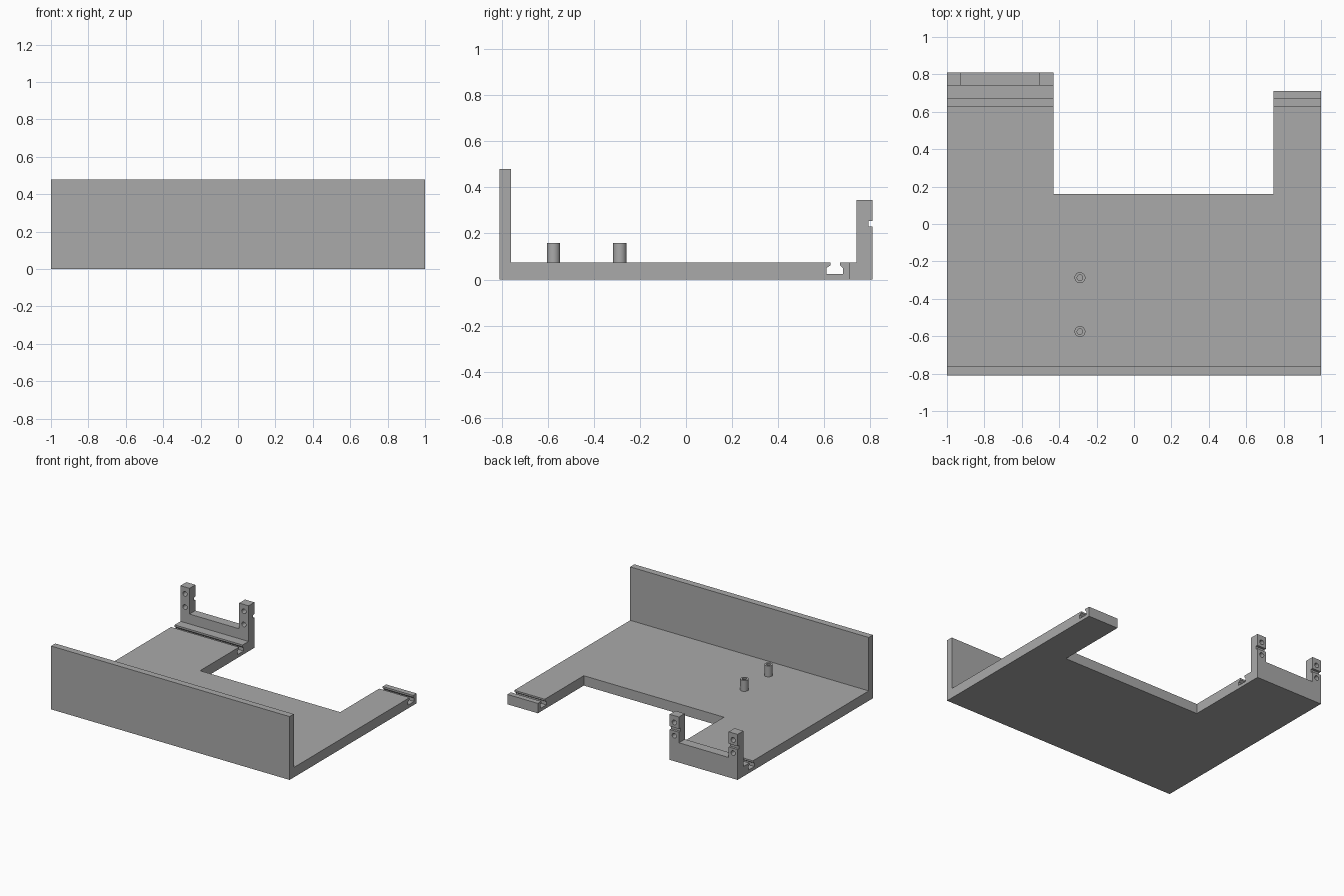
import bpy, bmesh, math

if "Cube" in bpy.data.objects:
    bpy.data.objects.remove(bpy.data.objects["Cube"])

grey = bpy.data.materials.new("plain grey")
grey.diffuse_color = (0.4, 0.4, 0.4, 1)
grey.use_nodes = True
grey.node_tree.nodes["Principled BSDF"].inputs["Base Color"].default_value = grey.diffuse_color


def prism(name, pts, axis, lo, hi):
    """Extrude a 2D profile along an axis: x -> (y, z), y -> (x, z), z -> (x, y)."""
    place = {'x': lambda a, b, t: (t, a, b),
             'y': lambda a, b, t: (a, t, b),
             'z': lambda a, b, t: (a, b, t)}[axis]
    bm = bmesh.new()
    n = len(pts)
    ends = [[bm.verts.new(place(a, b, t)) for a, b in pts] for t in (lo, hi)]
    for ring in ends:
        bm.faces.new(ring)
    for i in range(n):
        j = (i + 1) % n
        bm.faces.new((ends[0][i], ends[0][j], ends[1][j], ends[1][i]))
    bmesh.ops.recalc_face_normals(bm, faces=bm.faces)
    mesh = bpy.data.meshes.new(name)
    bm.to_mesh(mesh)
    bm.free()
    mesh.materials.append(grey)
    obj = bpy.data.objects.new(name, mesh)
    bpy.context.collection.objects.link(obj)
    return obj


def circle(cx, cy, r, n=32):
    return [(cx + r * math.cos(math.tau * i / n), cy + r * math.sin(math.tau * i / n))
            for i in range(n)]


def cut(obj, cutter):
    mod = obj.modifiers.new(cutter.name, 'BOOLEAN')
    mod.operation = 'DIFFERENCE'
    mod.solver = 'EXACT'
    mod.object = cutter
    cutter.hide_render = True
    cutter.hide_set(True)


def smooth(obj):
    bpy.ops.object.select_all(action='DESELECT')
    bpy.context.view_layer.objects.active = obj
    obj.select_set(True)
    bpy.ops.object.shade_smooth_by_angle(angle=math.radians(30))


# Floor plate with two rear arms
T = 0.075
floor = prism("floor_plate", [(-1, -0.76), (1, -0.76), (1, 0.71), (0.745, 0.71), (0.745, 0.16),
                              (-0.43, 0.16), (-0.43, 0.74), (-1, 0.74)], 'z', 0, T)

# Undercut slot across both arms
slot = prism("slot_cutter", [(0.609, 0.025), (0.681, 0.025), (0.681, 0.05), (0.669, 0.062),
                             (0.669, 0.1), (0.627, 0.1), (0.627, 0.062), (0.609, 0.05)],
             'x', -1.1, 1.1)
cut(floor, slot)

# Front wall
prism("front_wall", [(-1, 0), (1, 0), (1, 0.48), (-1, 0.48)], 'y', -0.81, -0.76)

# U-shaped rear bracket
BAR, TOP = 0.15, 0.345
bracket = prism("rear_bracket", [(-1, 0), (-0.43, 0), (-0.43, TOP), (-0.508, TOP), (-0.508, BAR),
                                 (-0.925, BAR), (-0.925, TOP), (-1, TOP)], 'y', 0.74, 0.81)

# Groove on the back of the posts, and screw holes above and below it
cut(bracket, prism("groove_cutter", [(0.792, 0.23), (0.85, 0.23), (0.85, 0.255), (0.792, 0.255)],
                   'x', -1.1, -0.3))
for x in (-0.9625, -0.469):
    for z in (0.193, 0.293):
        cut(bracket, prism("screw_hole_cutter", circle(x, z, 0.018, 24), 'y', 0.7, 0.85))

# Hollow pegs on the floor
for y in (-0.575, -0.287):
    peg = prism("peg", circle(-0.289, y, 0.029), 'z', T, 0.158)
    cut(peg, prism("peg_bore_cutter", circle(-0.289, y, 0.015), 'z', T + 0.002, 0.2))
    smooth(peg)
